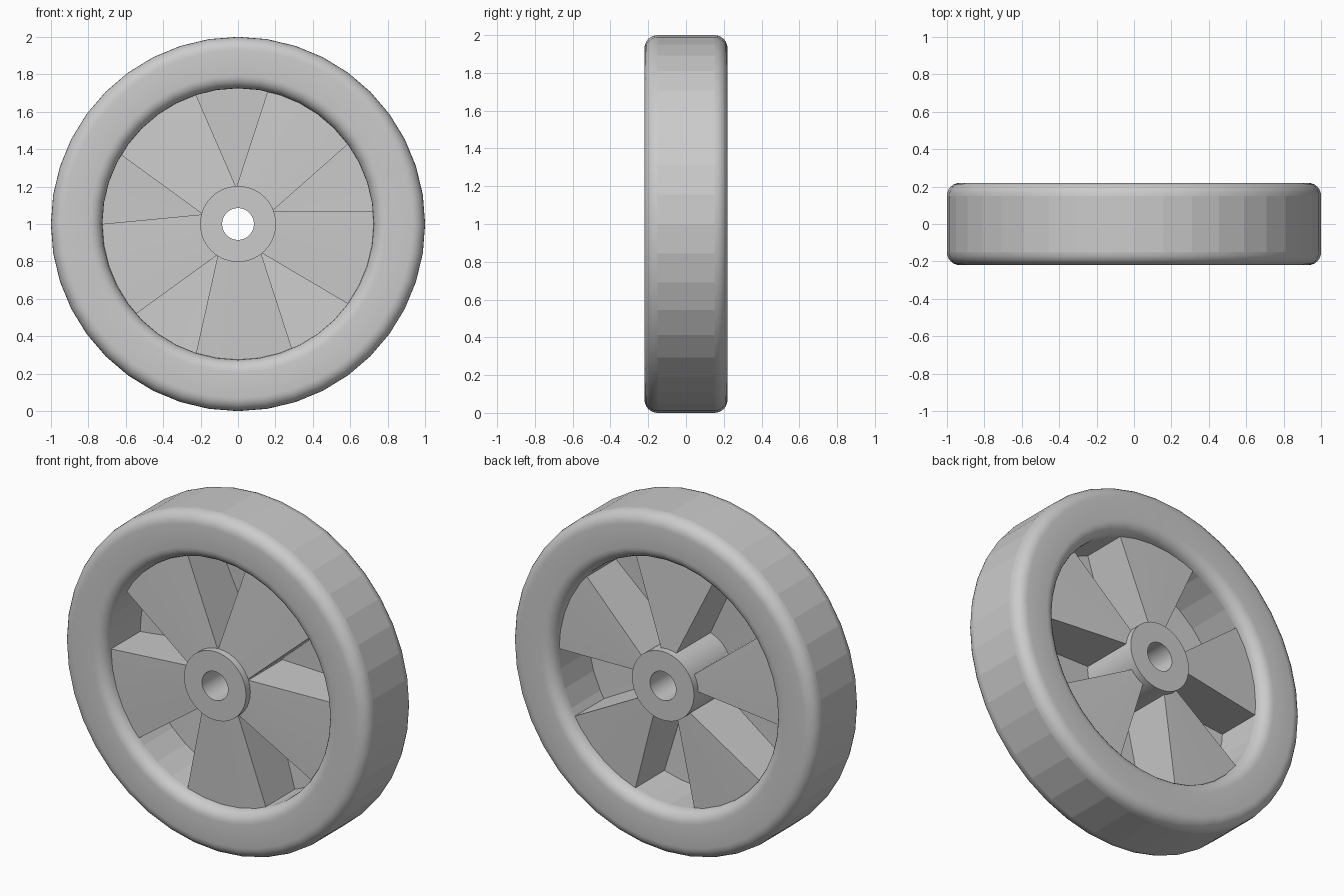
import bpy
import bmesh
from math import radians, pi, sin, cos

cube = bpy.data.objects.get("Cube")
if cube:
    bpy.data.objects.remove(cube, do_unlink=True)

GREY = (0.6, 0.6, 0.6, 1)
mat = bpy.data.materials.new("light_grey")
mat.use_nodes = True
mat.diffuse_color = GREY
mat.node_tree.nodes["Principled BSDF"].inputs["Base Color"].default_value = GREY

HUB_R, RIM_R = 0.195, 0.74
POCKET_AXIS = 20.7          # first front pocket, degrees
STEP = 72                   # five-fold repeat
SKIN = 0.03                 # plate thickness


def polar(r, angle, y):
    return (r * cos(angle), y, 1 + r * sin(angle))


def finish(name, bm, smooth_angle=30):
    bmesh.ops.recalc_face_normals(bm, faces=bm.faces)
    mesh = bpy.data.meshes.new(name)
    bm.to_mesh(mesh)
    bm.free()
    mesh.materials.append(mat)
    ob = bpy.data.objects.new(name, mesh)
    bpy.context.collection.objects.link(ob)
    bpy.ops.object.select_all(action='DESELECT')
    ob.select_set(True)
    bpy.context.view_layer.objects.active = ob
    bpy.ops.object.shade_smooth_by_angle(angle=radians(smooth_angle))
    return ob


def lathe(name, profile, segments):
    """Turn a closed (radius, y) profile around the axle."""
    bm = bmesh.new()
    rings = [[bm.verts.new(polar(r, 2 * pi * i / segments, y)) for r, y in profile]
             for i in range(segments)]
    n = len(profile)
    for i, a in enumerate(rings):
        b = rings[(i + 1) % segments]
        for j in range(n):
            k = (j + 1) % n
            bm.faces.new((a[j], a[k], b[k], b[j]))
    return finish(name, bm)


def fillet(r, y, radius, start, steps=6):
    """Quarter-circle of profile points."""
    return [(r + radius * cos(radians(start + 90 * i / steps)),
             y + radius * sin(radians(start + 90 * i / steps))) for i in range(steps + 1)]


def face_depth(r):
    """The plates fall back slightly from hub to rim."""
    return 0.175 - 0.025 * (r - HUB_R) / (RIM_R - HUB_R)


def sector(bm, hub_angles, rim_angles, low, high, columns):
    """Solid wedge from hub to rim; low and high give y for a radius."""
    cols = []
    for i in range(columns + 1):
        t = i / columns
        col = []
        for r, (a0, a1) in ((HUB_R, hub_angles), (RIM_R, rim_angles)):
            angle = radians(a0 + (a1 - a0) * t)
            col += [bm.verts.new(polar(r, angle, low(r))),
                    bm.verts.new(polar(r, angle, high(r)))]
        cols.append(col)
    for a, b in zip(cols, cols[1:]):
        for j, k in ((0, 1), (1, 3), (3, 2), (2, 0)):
            bm.faces.new((a[j], a[k], b[k], b[j]))
    for c in (cols[0], cols[-1]):
        bm.faces.new((c[0], c[1], c[3], c[2]))


# Tyre with rounded shoulders and a flat, faceted tread
tyre = lathe("tyre",
             fillet(0.93, 0.15, 0.07, 0) + fillet(0.795, 0.15, 0.07, 90)
             + fillet(0.795, -0.15, 0.07, 180) + fillet(0.93, -0.15, 0.07, 270), 40)
for p in tyre.data.polygons:
    if all(abs(tyre.data.vertices[v].co.y) < 0.151 for v in p.vertices):
        p.use_smooth = False

# Hub sleeve with the axle bore
lathe("hub", [(0.085, -0.215), (0.203, -0.215), (0.203, 0.215), (0.085, 0.215)], 40)

# Alternating front and back plates
front, back, walls = bmesh.new(), bmesh.new(), bmesh.new()
for k in range(5):
    pocket = POCKET_AXIS + STEP * k
    plate = pocket + STEP / 2
    sector(front, (plate - 36, plate + 36), (plate - 20.6, plate + 20.6),
           lambda r: -face_depth(r), lambda r: SKIN - face_depth(r), 6)
    sector(back, (pocket - 14, pocket + 14), (pocket - 20.6, pocket + 20.6),
           lambda r: face_depth(r) - SKIN, face_depth, 6)
    # Walls joining the plates on either side of each front pocket
    for s in (-1, 1):
        sector(walls, (pocket, pocket + 14 * s), (pocket + 15.4 * s, pocket + 20.6 * s),
               lambda r: SKIN - face_depth(r), lambda r: face_depth(r) - SKIN, 1)
finish("front_plates", front)
finish("back_plates", back)
finish("spoke_walls", walls)
